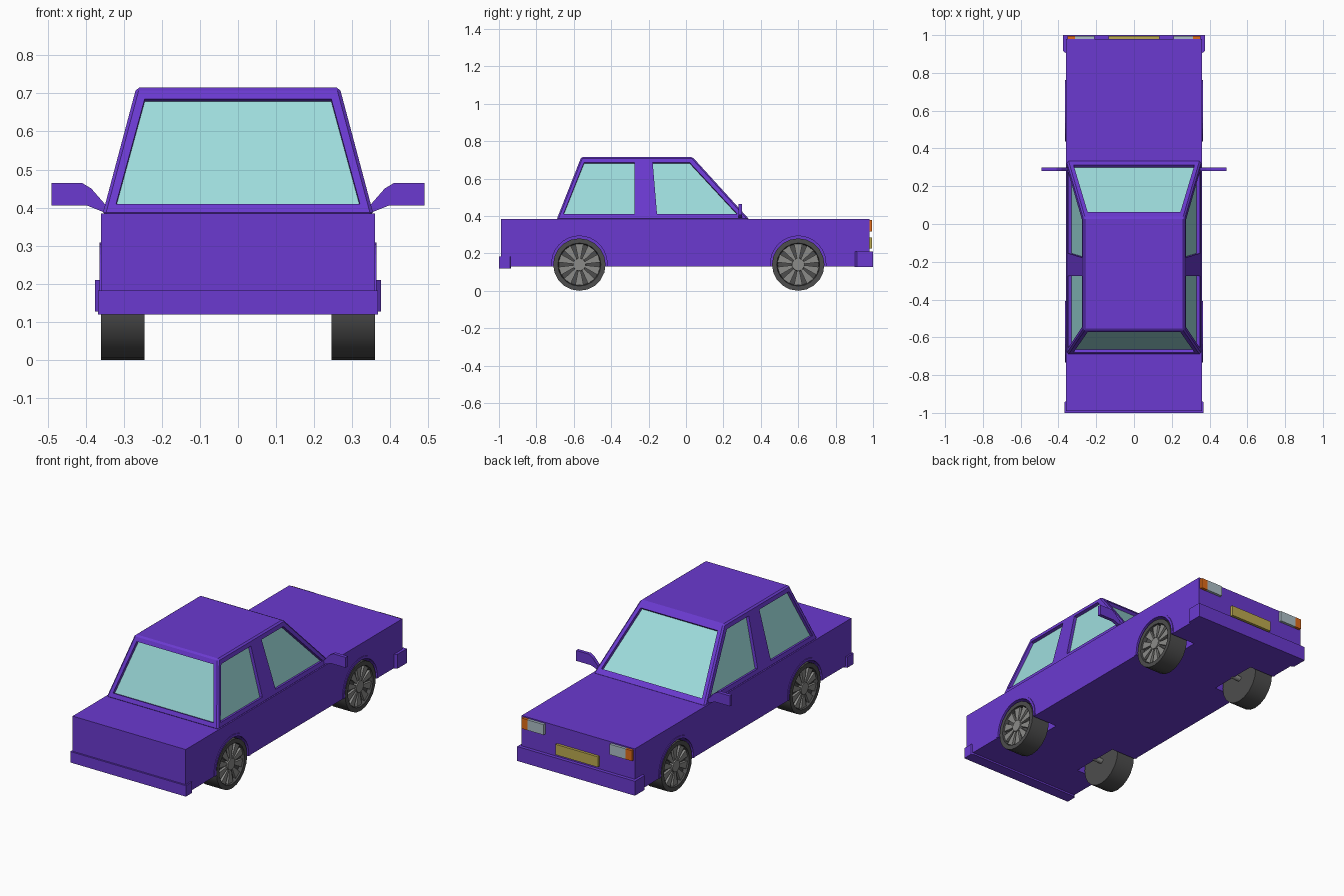
import bpy, bmesh
from math import sin, cos, pi, radians
from mathutils import Vector

if "Cube" in bpy.data.objects:
    bpy.data.objects.remove(bpy.data.objects["Cube"])


def mat(name, r, g, b):
    m = bpy.data.materials.new(name)
    m.diffuse_color = (r, g, b, 1)
    m.use_nodes = True
    m.node_tree.nodes["Principled BSDF"].inputs["Base Color"].default_value = m.diffuse_color
    return m


PURPLE = mat("purple_paint", 0.145, 0.042, 0.63)
GLASS = mat("pale_glass", 0.34, 0.72, 0.72)
RUBBER = mat("rubber", 0.075, 0.075, 0.075)
METAL = mat("rim_grey", 0.26, 0.26, 0.25)
LAMP = mat("lamp", 0.42, 0.52, 0.57)
ORANGE = mat("orange", 0.75, 0.15, 0.01)
YELLOW = mat("yellow", 0.5, 0.4, 0.08)


def finish(name, bm, material):
    bmesh.ops.recalc_face_normals(bm, faces=bm.faces)
    me = bpy.data.meshes.new(name)
    bm.to_mesh(me)
    bm.free()
    ob = bpy.data.objects.new(name, me)
    bpy.context.collection.objects.link(ob)
    if material:
        me.materials.append(material)
    return ob


def loft(bm, a, b):
    """Closed solid between two matching rings of points."""
    va, vb = [bm.verts.new(p) for p in a], [bm.verts.new(p) for p in b]
    bm.faces.new(va)
    bm.faces.new(vb)
    n = len(va)
    for i in range(n):
        bm.faces.new((va[i], va[(i + 1) % n], vb[(i + 1) % n], vb[i]))


def solid(name, a, b, material=None):
    bm = bmesh.new()
    loft(bm, a, b)
    return finish(name, bm, material)


def box(name, x, y, z, material=None):
    ring = lambda h: [(x[0], y[0], h), (x[1], y[0], h), (x[1], y[1], h), (x[0], y[1], h)]
    return solid(name, ring(z[0]), ring(z[1]), material)


def circle(x, y, z, r, n=20):
    return [(x, y + r * cos(2 * pi * i / n), z + r * sin(2 * pi * i / n)) for i in range(n)]


def cut(ob, cutters):
    bpy.context.view_layer.objects.active = ob
    for c in cutters:
        c.hide_render = True
        m = ob.modifiers.new("cut", 'BOOLEAN')
        m.operation, m.solver, m.object = 'DIFFERENCE', 'EXACT', c
        bpy.ops.object.modifier_apply(modifier=m.name)
        bpy.data.objects.remove(c)


WHEELS = [(s, y) for s in (-1, 1) for y in (-0.57, 0.60)]
WZ, WR = 0.14, 0.14

# Lower body with wheel wells
body = box("body", (-0.36, 0.36), (-0.99, 0.98), (0.13, 0.385), PURPLE)
cut(body, [solid("well_cutter", circle(s * 0.20, y, 0.145, 0.15, 32),
                 circle(s * 0.40, y, 0.145, 0.15, 32)) for s, y in WHEELS])

# Cabin: tapered block with recessed windows
Z0, Z1 = 0.38, 0.715
t = lambda z: (z - 0.385) / 0.33
side_x = lambda z: 0.355 - 0.088 * t(z)
back_y = lambda z: -0.69 + 0.13 * t(z)
front_y = lambda z: 0.335 - 0.30 * t(z)
ring = lambda z: [(-side_x(z), back_y(z), z), (side_x(z), back_y(z), z),
                  (side_x(z), front_y(z), z), (-side_x(z), front_y(z), z)]
cabin = solid("cabin", ring(Z0), ring(Z1), PURPLE)
bev = cabin.modifiers.new("soft_edges", 'BEVEL')
bev.width, bev.segments = 0.008, 1
bpy.context.view_layer.objects.active = cabin
bpy.ops.object.modifier_apply(modifier=bev.name)

WB, WT = 0.41, 0.685


def end_window(f):
    return [Vector((x, f(z), z)) for x, z in
            ((-0.32, WB), (0.32, WB), (0.245, WT), (-0.245, WT))]


def side_window(s, pts):
    return [Vector((s * side_x(z), y, z)) for y, z in pts]


windows = [("rear_window", end_window(back_y)), ("windscreen", end_window(front_y))]
for s in (-1, 1):
    windows.append(("back_side_window", side_window(
        s, ((-0.655, WB), (-0.275, WB), (-0.275, WT), (-0.545, WT)))))
    windows.append(("front_side_window", side_window(
        s, ((-0.155, WB), (0.275, WB), (0.02, WT), (-0.178, WT)))))
centre = Vector((0, -0.2, 0.5))
cutters = []
for name, q in windows:
    n = (q[1] - q[0]).cross(q[3] - q[0]).normalized()
    if n.dot(q[0] - centre) < 0:
        n = -n
    cutters.append(solid("window_cutter", [p - n * 0.02 for p in q], [p + n * 0.03 for p in q]))
    solid(name, [p - n * 0.024 for p in q], [p - n * 0.018 for p in q], GLASS)
cut(cabin, cutters)


# Wrap-around bumpers with tapered ends
def bumper(name, end, inner, taper, width, z):
    half = [(0.355, inner), (width, taper), (width, end)]
    plan = half + [(-x, y) for x, y in reversed(half)]
    solid(name, [(x, y, z[0]) for x, y in plan], [(x, y, z[1]) for x, y in plan], PURPLE)


bumper("front_bumper", 1.0, 0.90, 0.915, 0.375, (0.127, 0.21))
bumper("rear_bumper", -1.0, -0.935, -0.942, 0.368, (0.12, 0.183))

# Lamps and number plate
box("number_plate", (-0.135, 0.135), (0.97, 0.995), (0.225, 0.285), YELLOW)
for s in (-1, 1):
    box("headlight", sorted((s * 0.21, s * 0.312)), (0.97, 0.995), (0.318, 0.378), LAMP)
    box("indicator", sorted((s * 0.312, s * 0.352)), (0.97, 0.995), (0.318, 0.378), ORANGE)

# Door mirrors
profile = [(0.345, 0.385), (0.39, 0.405), (0.49, 0.405), (0.49, 0.465),
           (0.41, 0.465), (0.385, 0.45), (0.35, 0.41)]
profile[1] = (0.395, 0.405)
for s in (-1, 1):
    solid("door_mirror", [(s * x, 0.28, z) for x, z in profile],
          [(s * x, 0.30, z) for x, z in profile], PURPLE)

# Wheels: lathed tyre, ten wedge spokes, hub, axle stub and arch lip
TYRE = [(0.245, WR), (0.36, WR), (0.36, 0.115), (0.338, 0.11)]
for s, y in WHEELS:
    bm = bmesh.new()
    rings = [[bm.verts.new(p) for p in circle(s * x, y, WZ, r)] for x, r in TYRE]
    for a, b in zip(rings, rings[1:]):
        for i in range(20):
            bm.faces.new((a[i], a[(i + 1) % 20], b[(i + 1) % 20], b[i]))
    bm.faces.new(rings[0])
    bm.faces.new(rings[-1])
    tyre = finish("tyre", bm, RUBBER)
    bpy.ops.object.select_all(action='DESELECT')
    tyre.select_set(True)
    bpy.context.view_layer.objects.active = tyre
    bpy.ops.object.shade_smooth_by_angle(angle=radians(30))

    bm = bmesh.new()
    for k in range(10):
        a = 2 * pi * (k + 0.5) / 10
        wedge = [(y + r * cos(a + d), WZ + r * sin(a + d)) for r, d in
                 ((0.03, -0.2), (0.112, -0.2), (0.112, 0.2), (0.03, 0.2))]
        loft(bm, [(s * 0.336, *p) for p in wedge], [(s * 0.352, *p) for p in wedge])
    loft(bm, circle(s * 0.336, y, WZ, 0.035), circle(s * 0.358, y, WZ, 0.033))
    finish("rim", bm, METAL)
    solid("axle_stub", circle(s * 0.19, y, WZ, 0.015, 12), circle(s * 0.25, y, WZ, 0.015, 12), METAL)

    bm = bmesh.new()
    arc = [radians(-5 + 190 * i / 16) for i in range(17)]
    lip = [(y + r * cos(a), 0.145 + r * sin(a)) for r, aa in
           ((0.148, arc), (0.163, arc[::-1])) for a in aa]
    loft(bm, [(s * 0.35, *p) for p in lip], [(s * 0.364, *p) for p in lip])
    finish("arch_lip", bm, PURPLE)
